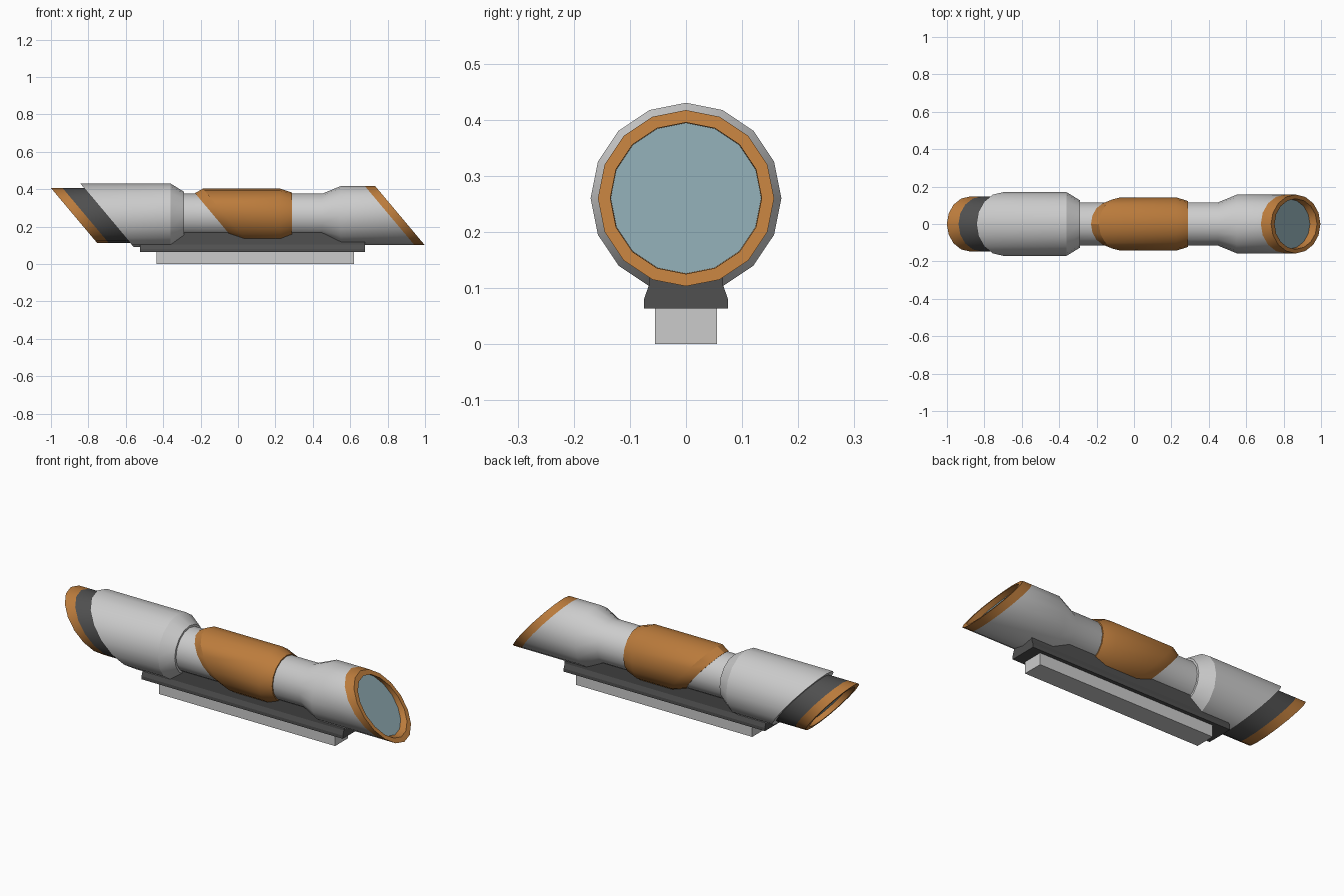
import bpy, bmesh, math

if "Cube" in bpy.data.objects:
    bpy.data.objects.remove(bpy.data.objects["Cube"])

SIDES = 16
AXIS_Z = 0.26
SLANT = 0.84          # x shift per unit of height on the slanted ends


def material(name, rgb):
    m = bpy.data.materials.new(name)
    m.diffuse_color = (*rgb, 1)
    m.use_nodes = True
    m.node_tree.nodes["Principled BSDF"].inputs["Base Color"].default_value = m.diffuse_color
    return m


ORANGE = material("orange", (0.50, 0.20, 0.045))
DARK = material("dark_grey", (0.08, 0.08, 0.08))
GLASS = material("glass", (0.25, 0.37, 0.41))


def finish(name, bm, mat, smooth=True):
    bmesh.ops.recalc_face_normals(bm, faces=bm.faces)
    me = bpy.data.meshes.new(name)
    bm.to_mesh(me)
    bm.free()
    ob = bpy.data.objects.new(name, me)
    bpy.context.collection.objects.link(ob)
    if mat:
        me.materials.append(mat)
    if smooth:
        bpy.ops.object.select_all(action='DESELECT')
        ob.select_set(True)
        bpy.context.view_layer.objects.active = ob
        bpy.ops.object.shade_smooth_by_angle(angle=math.radians(28))
    return ob


def ring(bm, x, r, slant):
    verts = []
    for i in range(SIDES):
        a = 2 * math.pi * i / SIDES
        y, z = r * math.sin(a), r * math.cos(a)
        verts.append(bm.verts.new((x - slant * SLANT * z, y, AXIS_Z + z)))
    return verts


def lathe(name, stations, mat=None):
    """Skin rings along x; each station is (x, radius, slanted)."""
    bm = bmesh.new()
    rings = [ring(bm, *s) for s in stations]
    for a, b in zip(rings, rings[1:]):
        for i in range(SIDES):
            j = (i + 1) % SIDES
            bm.faces.new((a[i], a[j], b[j], b[i]))
    return finish(name, bm, mat)


def lens(name, x, r):
    bm = bmesh.new()
    bm.faces.new(ring(bm, x, r, 1))
    return finish(name, bm, GLASS, False)


def prism(name, profile, x0, x1, mat=None):
    """Extrude a mirrored (y, z) half profile along x."""
    bm = bmesh.new()
    outline = profile + [(-y, z) for y, z in reversed(profile)]
    face = bm.faces.new([bm.verts.new((x0, y, z)) for y, z in outline])
    ext = bmesh.ops.extrude_face_region(bm, geom=[face])
    for v in ext["geom"]:
        if isinstance(v, bmesh.types.BMVert):
            v.co.x = x1
    return finish(name, bm, mat, False)


# Eyepiece: slanted rim, dark collar, large housing
lathe("eyepiece_rim", [(-0.835, 0.123, 1), (-0.877, 0.125, 1),
                       (-0.877, 0.147, 1), (-0.815, 0.147, 1)], ORANGE)
lathe("eyepiece_collar", [(-0.815, 0.147, 1), (-0.69, 0.147, 1)], DARK)
lens("eyepiece_lens", -0.84, 0.124)
lathe("eyepiece_housing", [(-0.70, 0.146, 1), (-0.70, 0.17, 1), (-0.36, 0.17, 0),
                           (-0.29, 0.127, 0), (-0.29, 0.115, 0)])

# Main tube flaring into the objective bell
lathe("main_tube", [(-0.30, 0.116, 0), (0.45, 0.116, 0),
                    (0.55, 0.157, 0), (0.81, 0.157, 1)])

# Central orange sleeve, slanted at the rear
lathe("centre_sleeve", [(-0.13, 0.114, 1), (-0.13, 0.119, 1), (-0.068, 0.143, 1),
                        (0.225, 0.143, 0), (0.29, 0.122, 0), (0.29, 0.114, 0)], ORANGE)

# Objective rim and recessed lens
lathe("objective_rim", [(0.81, 0.157, 1), (0.865, 0.157, 1),
                        (0.865, 0.135, 1), (0.825, 0.134, 1)], ORANGE)
lens("objective_lens", 0.828, 0.1345)

# Mount saddle and rail underneath
prism("mount_saddle", [(0.075, 0.063), (0.075, 0.08), (0.066, 0.105), (0.066, 0.18)],
      -0.525, 0.68, DARK)
prism("mount_rail", [(0.055, 0.0), (0.055, 0.066)], -0.435, 0.62)
